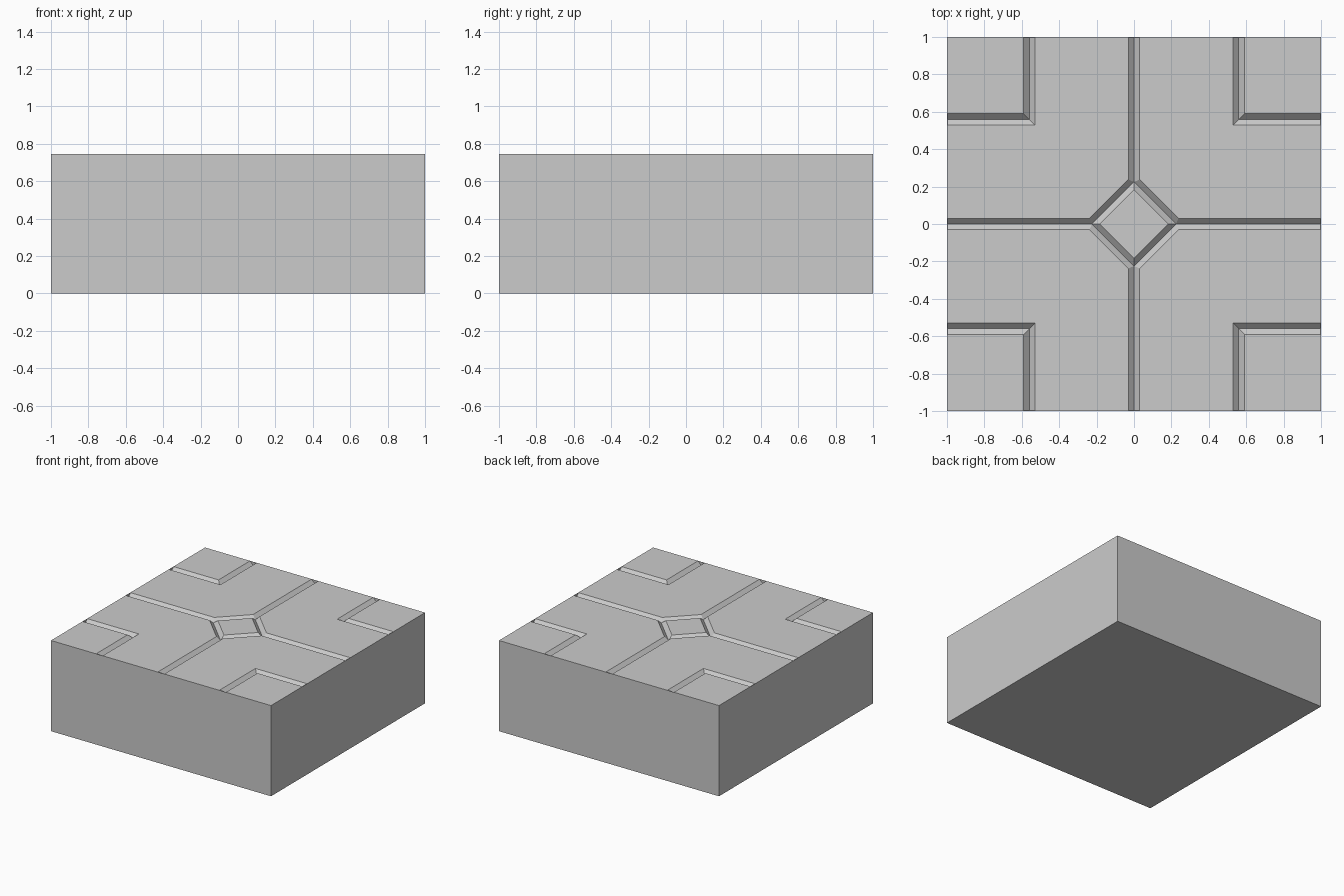
import bpy, bmesh
from mathutils import Vector

if "Cube" in bpy.data.objects:
    bpy.data.objects.remove(bpy.data.objects["Cube"])

TOP = 0.745      # block height
W, D = 0.03, 0.03  # groove half width and depth
E = 0.998        # grooves stop just inside the side walls


def make_object(name, bm):
    bmesh.ops.recalc_face_normals(bm, faces=bm.faces)
    mesh = bpy.data.meshes.new(name)
    bm.to_mesh(mesh)
    bm.free()
    ob = bpy.data.objects.new(name, mesh)
    bpy.context.collection.objects.link(ob)
    return ob


def groove(name, pts, closed=False):
    """V-shaped cutter swept along a flat path with mitred corners."""
    pts = [Vector(p) for p in pts]
    n = len(pts)
    bm = bmesh.new()
    rings = []
    for i, p in enumerate(pts):
        a = pts[i - 1] if (closed or i > 0) else None
        b = pts[(i + 1) % n] if (closed or i < n - 1) else None
        d1 = (p - a).normalized() if a is not None else (b - p).normalized()
        d2 = (b - p).normalized() if b is not None else d1
        n1, n2 = Vector((-d1.y, d1.x)), Vector((-d2.y, d2.x))
        m = (n1 + n2) / (1 + n1.dot(n2))
        k = 1.5  # sides continue above the block top at the same slope
        rings.append([bm.verts.new((*(p + m * s), z)) for s, z in
                      ((-W * k, TOP + D * (k - 1)), (0, TOP - D), (W * k, TOP + D * (k - 1)))])
    for i in range(n if closed else n - 1):
        r, s = rings[i], rings[(i + 1) % n]
        for j in range(3):
            bm.faces.new((r[j], r[(j + 1) % 3], s[(j + 1) % 3], s[j]))
    if not closed:
        bm.faces.new(rings[0])
        bm.faces.new(rings[-1])
    ob = make_object(name, bm)
    ob.hide_render = True
    ob.display_type = 'WIRE'
    return ob


# Main block
bm = bmesh.new()
bmesh.ops.create_cube(bm, size=1)
for v in bm.verts:
    v.co = (v.co.x * 2, v.co.y * 2, (v.co.z + 0.5) * TOP)
block = make_object("paving_block", bm)

# Centre diamond, four straight joints and four corner tiles
R, C = 0.225, 0.56
cutters = [groove("diamond_cutter", [(R, 0), (0, R), (-R, 0), (0, -R)], True)]
for x, y in ((1, 0), (0, 1), (-1, 0), (0, -1)):
    cutters.append(groove("joint_cutter", [(x * R, y * R), (x * E, y * E)]))
for x in (-1, 1):
    for y in (-1, 1):
        cutters.append(groove("corner_cutter", [(x * C, y * E), (x * C, y * C), (x * E, y * C)]))

# Cut the grooves
for c in cutters:
    mod = block.modifiers.new(c.name, 'BOOLEAN')
    mod.operation = 'DIFFERENCE'
    mod.solver = 'EXACT'
    mod.object = c
